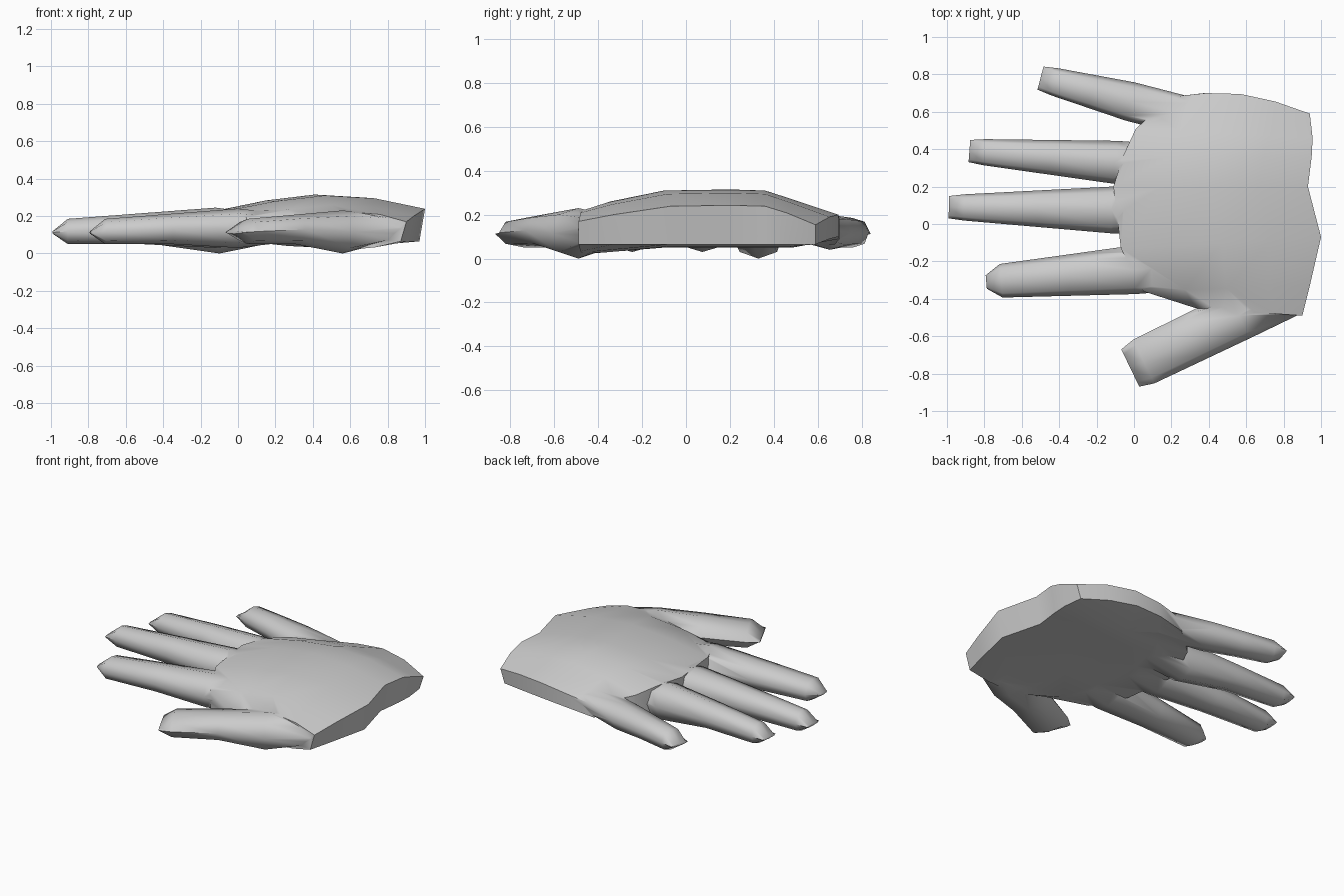
import bpy, bmesh, math
from mathutils import Vector

cube = bpy.data.objects.get("Cube")
if cube:
    bpy.data.objects.remove(cube, do_unlink=True)

skin = bpy.data.materials.new("light_grey")
skin.use_nodes = True
GREY = (0.6, 0.6, 0.6, 1)
skin.diffuse_color = GREY
skin.node_tree.nodes["Principled BSDF"].inputs["Base Color"].default_value = GREY


def finish(name, bm):
    """Turn the bmesh into a named object with the skin material."""
    bmesh.ops.recalc_face_normals(bm, faces=bm.faces)
    mesh = bpy.data.meshes.new(name)
    bm.to_mesh(mesh)
    bm.free()
    mesh.materials.append(skin)
    obj = bpy.data.objects.new(name, mesh)
    bpy.context.collection.objects.link(obj)
    return obj


def bridge(bm, first, second, closed=False):
    """Join two matching lines of vertices with quads."""
    count = len(first)
    for i in range(count if closed else count - 1):
        j = (i + 1) % count
        bm.faces.new((first[i], first[j], second[j], second[i]))


def digit(name, tip, knuckle, width, height, pinch=0.85, reach=0.35):
    """Loft octagonal rings from a flattened tip through the knuckle into the palm."""
    tip, knuckle = Vector(tip), Vector(knuckle)
    along = (knuckle - tip).normalized()
    across = Vector((-along.y, along.x))
    tip_width, knuckle_width = width
    low, high = height
    nail = tip + along * 0.08
    middle = nail.lerp(knuckle, 0.5)
    root = knuckle + along * reach
    rings = []
    for centre, wide, bottom, top in (
            (tip, tip_width * pinch, 0.105, 0.12),
            (nail, tip_width, 0.05, 0.185),
            (middle, (tip_width + knuckle_width) / 2, 0.05, (0.185 + high) / 2),
            (knuckle, knuckle_width, low, high),
            (root, knuckle_width, 0.07, 0.2)):
        ring = []
        for step in range(8):
            angle = step * math.tau / 8
            side = math.cos(angle)
            rise = math.sin(angle)
            # Square the octagon off a little at its diagonals
            if step % 2:
                side, rise = side * 1.05, rise * 1.05
            spot = centre + across * side * wide / 2
            z = (bottom + top) / 2 + rise * (top - bottom) / 2
            ring.append(bm_vert(rings, spot, z))
        rings.append(ring)
    bm = bmesh.new()
    lines = [[bm.verts.new(point) for point in ring] for ring in rings]
    for first, second in zip(lines, lines[1:]):
        bridge(bm, first, second, closed=True)
    bm.faces.new(lines[0])
    bm.faces.new(lines[-1])
    return finish(name, bm)


def bm_vert(_, spot, z):
    return (spot.x, spot.y, z)


def palm(rows):
    """Arched back and flatter underside, in rows from finger web to wrist."""
    arch = (0.73, 0.9, 1, 0.95, 0.77)
    bm = bmesh.new()
    back, under = [], []
    for web, wrist, crown, sole in rows:
        bulge = 0.06 if web == rows[-1][0] else 0
        upper, lower = [], []
        for i, share in enumerate(arch):
            t = i / (len(arch) - 1)
            swell = math.sin(math.pi * t)
            spot = Vector(web).lerp(Vector(wrist), t)
            y = spot.y + bulge * swell
            upper.append(bm.verts.new((spot.x, y, crown * share)))
            lower.append(bm.verts.new((spot.x - 0.03 * t, y, 0.065 + (sole - 0.065) * swell)))
        back.append(upper)
        under.append(lower)
    for sheet in (back, under):
        for first, second in zip(sheet, sheet[1:]):
            bridge(bm, first, second)
    # Close the rim: two outer rows, the webs and the wrist
    for row in (0, -1):
        bridge(bm, back[row], under[row])
        bridge(bm, [line[row] for line in back], [line[row] for line in under])
    return finish("hand", bm)


# Palm, from the thumb side to the little finger side
hand = palm([
    ((0.33, -0.45), (0.9, -0.49), 0.22, 0.02),
    ((0.05, -0.36), (0.94, -0.33), 0.26, 0.03),
    ((-0.07, -0.13), (1, -0.07), 0.31, 0.05),
    ((-0.11, 0.2), (0.93, 0.2), 0.315, 0.05),
    ((-0.06, 0.36), (0.95, 0.36), 0.31, 0.05),
    ((0.01, 0.51), (0.955, 0.46), 0.27, 0.05),
    ((0.2, 0.68), (0.94, 0.59), 0.2, 0.1),
])

# Digits
digits = [
    digit("thumb", (-0.02, -0.77), (0.56, -0.49), (0.26, 0.27), (0, 0.23), reach=0.3),
    digit("index_finger", (-0.79, -0.31), (0, -0.245), (0.18, 0.26), (0.03, 0.24), pinch=0.4),
    digit("middle_finger", (-0.99, 0.09), (-0.12, 0.075), (0.14, 0.25), (0.03, 0.245)),
    digit("ring_finger", (-0.88, 0.39), (-0.1, 0.33), (0.14, 0.23), (0, 0.235)),
    digit("little_finger", (-0.5, 0.78), (-0.02, 0.655), (0.15, 0.21), (0.04, 0.2)),
]

# Merge the digits into the palm as one skin
bpy.context.view_layer.objects.active = hand
for part in digits:
    union = hand.modifiers.new("join_" + part.name, "BOOLEAN")
    union.operation = "UNION"
    union.solver = "EXACT"
    union.object = part
    bpy.ops.object.modifier_apply(modifier=union.name)
    bpy.data.objects.remove(part, do_unlink=True)

bpy.ops.object.select_all(action="DESELECT")
hand.select_set(True)
bpy.ops.object.shade_smooth_by_angle(angle=math.radians(55))
